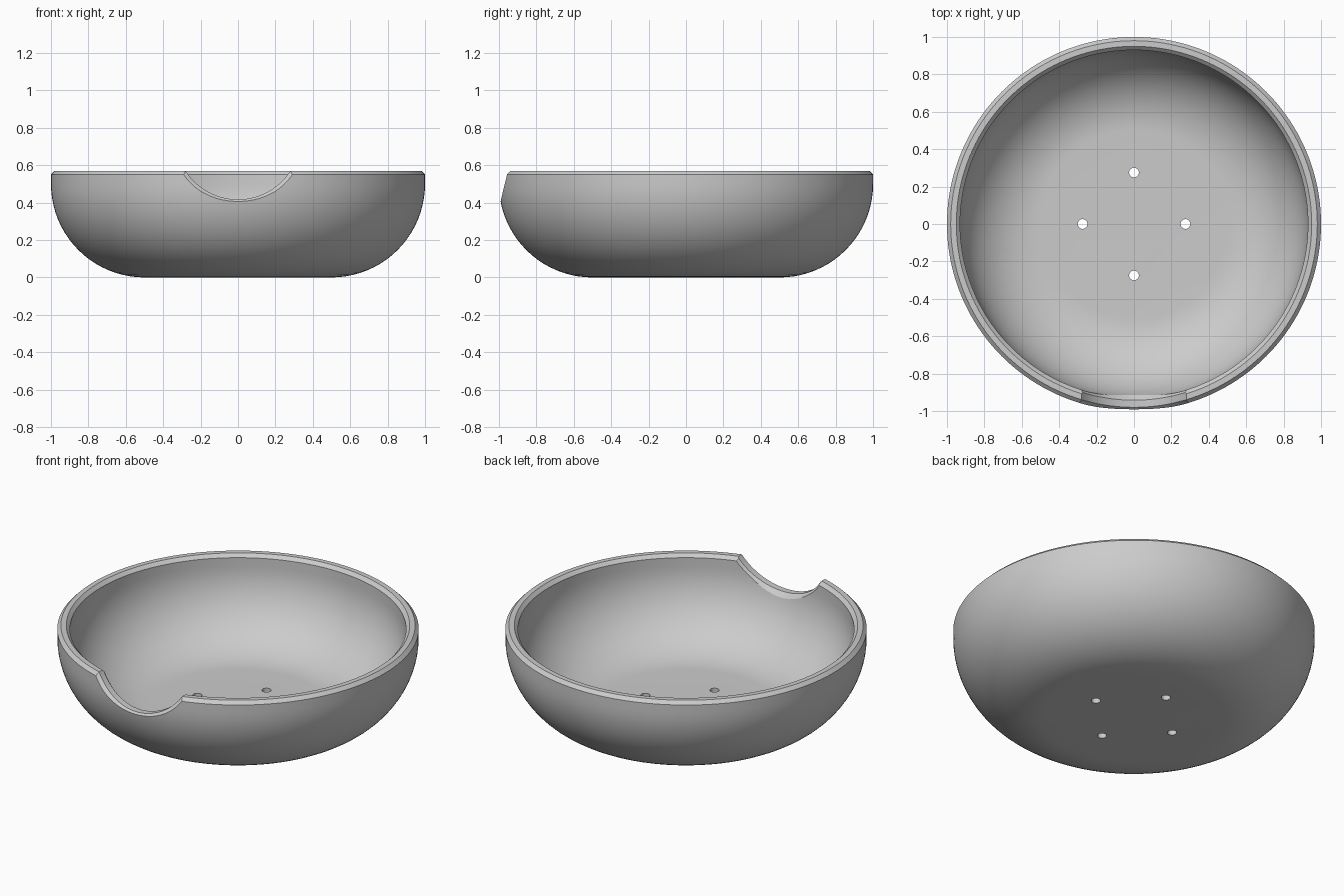
import bpy
import bmesh
from math import sin, cos, pi, sqrt

cube = bpy.data.objects.get("Cube")
if cube:
    bpy.data.objects.remove(cube, do_unlink=True)

HEIGHT, WALL, CHAMFER = 0.57, 0.07, 0.02
FILLET = 0.5                      # outer bottom rounding
NOTCH_R, NOTCH_Z = 0.333, 0.75    # notch circle, axis along y
HOLE_R, HOLE_POS = 0.026, 0.275


def loft(name, rings):
    """Skin a list of closed point rings and cap both ends."""
    bm = bmesh.new()
    loops = [[bm.verts.new(p) for p in ring] for ring in rings]
    for a, b in zip(loops, loops[1:]):
        for i in range(len(a)):
            j = (i + 1) % len(a)
            bm.faces.new((a[i], a[j], b[j], b[i]))
    bm.faces.new(loops[0])
    bm.faces.new(loops[-1])
    bmesh.ops.recalc_face_normals(bm, faces=bm.faces)
    mesh = bpy.data.meshes.new(name)
    bm.to_mesh(mesh)
    bm.free()
    obj = bpy.data.objects.new(name, mesh)
    bpy.context.collection.objects.link(obj)
    return obj


def circle(radius, z, count, x=0, y=0):
    return [(x + radius * cos(2 * pi * i / count),
             y + radius * sin(2 * pi * i / count), z) for i in range(count)]


def fillet(radius, steps=20):
    """Quarter arc from the flat bottom up to the vertical wall."""
    return [(1 - FILLET + radius * sin(pi / 2 * i / steps),
             FILLET - radius * cos(pi / 2 * i / steps)) for i in range(steps + 1)]


def notch_ring(radius, bowl_radius=None, y=None, count=128):
    """Circle facing the front, wrapped on the bowl wall unless y is given."""
    ring = []
    for i in range(count):
        x = radius * sin(2 * pi * i / count)
        depth = y if y is not None else -sqrt(bowl_radius ** 2 - x * x)
        ring.append((x, depth, NOTCH_Z - radius * cos(2 * pi * i / count)))
    return ring


# Bowl: inner floor, over the chamfered rim, down to the outer base
inner = 1 - WALL
rim = [(inner, HEIGHT - CHAMFER), (inner + CHAMFER, HEIGHT),
       (1 - CHAMFER, HEIGHT), (1, HEIGHT - CHAMFER)]
profile = fillet(FILLET - WALL) + rim + fillet(FILLET)[::-1]
bowl = loft("bowl", [circle(r, z, 160) for r, z in profile])

# Notch cutter: flares at both wall faces to chamfer the edges
flare = NOTCH_R + 3 * CHAMFER
cutters = [loft("notch_cutter", [
    notch_ring(flare, y=-1.2),
    notch_ring(flare, 1 + 2 * CHAMFER),
    notch_ring(NOTCH_R, 1 - CHAMFER),
    notch_ring(NOTCH_R, inner + CHAMFER - 0.008),
    notch_ring(flare, inner - 2 * CHAMFER - 0.008),
    notch_ring(flare, y=-0.7),
])]

# Drain holes: four around the centre
for k in range(4):
    hx, hy = HOLE_POS * cos(k * pi / 2), HOLE_POS * sin(k * pi / 2)
    cutters.append(loft("hole_cutter", [circle(HOLE_R, z, 32, hx, hy) for z in (-0.1, 0.2)]))

bpy.ops.object.select_all(action='DESELECT')
bpy.context.view_layer.objects.active = bowl
bowl.select_set(True)
for cutter in cutters:
    cutter.hide_render = True
    mod = bowl.modifiers.new("cut", 'BOOLEAN')
    mod.operation = 'DIFFERENCE'
    mod.solver = 'EXACT'
    mod.object = cutter
    bpy.ops.object.modifier_apply(modifier=mod.name)
    bpy.data.objects.remove(cutter, do_unlink=True)

bpy.ops.object.shade_smooth_by_angle(angle=pi / 7)

# Single grey finish
grey = bpy.data.materials.new("light_grey")
grey.use_nodes = True
colour = (0.6, 0.6, 0.6, 1)
grey.diffuse_color = colour
grey.node_tree.nodes["Principled BSDF"].inputs["Base Color"].default_value = colour
bowl.data.materials.clear()
bowl.data.materials.append(grey)
